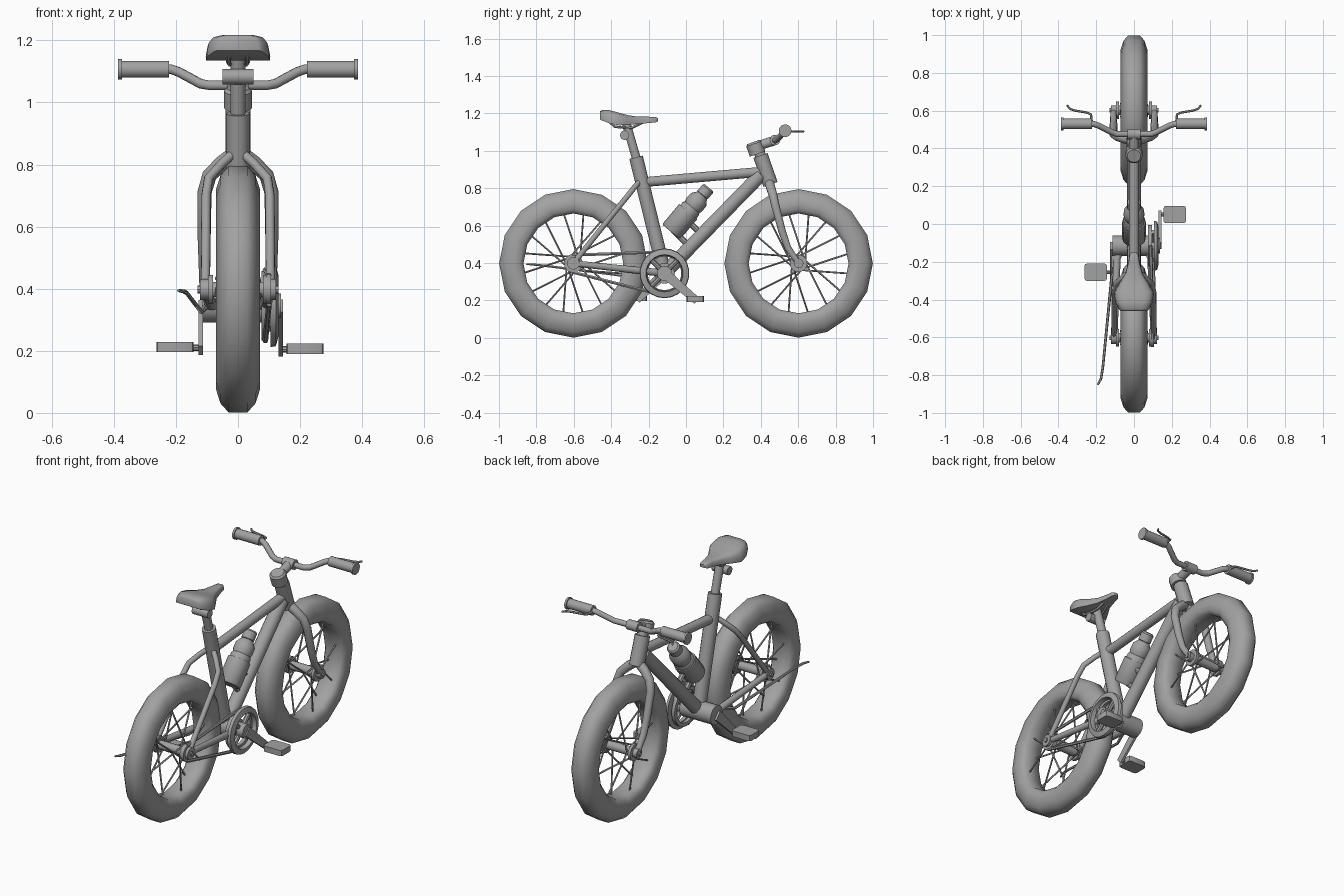
import bpy, bmesh
from math import sin, cos, pi
from mathutils import Vector

# One dark grey for the whole bicycle
grey = bpy.data.materials.new("dark_grey")
grey.diffuse_color = (0.36, 0.36, 0.36, 1)


def finish(name, bm, angle=40):
    bmesh.ops.recalc_face_normals(bm, faces=bm.faces)
    me = bpy.data.meshes.new(name)
    bm.to_mesh(me)
    bm.free()
    me.materials.append(grey)
    ob = bpy.data.objects.new(name, me)
    bpy.context.collection.objects.link(ob)
    bpy.ops.object.select_all(action='DESELECT')
    ob.select_set(True)
    bpy.context.view_layer.objects.active = ob
    bpy.ops.object.shade_smooth_by_angle(angle=angle * pi / 180)
    return ob


def loft(name, rings, caps=True, closed=False, angle=40):
    # skin a sequence of equal-length point loops
    bm = bmesh.new()
    rows = [[bm.verts.new(p) for p in ring] for ring in rings]
    n = len(rows[0])
    pairs = list(zip(rows, rows[1:])) + ([(rows[-1], rows[0])] if closed else [])
    for a, b in pairs:
        for i in range(n):
            j = (i + 1) % n
            bm.faces.new((a[i], a[j], b[j], b[i]))
    if caps and not closed:
        bm.faces.new(rows[0])
        bm.faces.new(rows[-1])
    return finish(name, bm, angle)


def turned(name, start, end, profile, sides=14):
    # profile = (fraction along the axis, radius)
    a, b = Vector(start), Vector(end)
    q = (b - a).to_track_quat('Z', 'Y')
    rings = [[a.lerp(b, t) + q @ Vector((r * cos(2 * pi * i / sides), r * sin(2 * pi * i / sides), 0))
              for i in range(sides)] for t, r in profile]
    return loft(name, rings)


def rod(name, start, end, r, r2=None, sides=14):
    return turned(name, start, end, [(0, r), (1, r2 or r)], sides)


def tube(name, pts, radii, sides=10):
    # swept tube along a path
    pts = [Vector(p) for p in pts]
    if not isinstance(radii, (list, tuple)):
        radii = [radii] * len(pts)
    rings, q, last = [], None, None
    for k, p in enumerate(pts):
        d = (pts[min(k + 1, len(pts) - 1)] - p).normalized() + (p - pts[max(k - 1, 0)]).normalized()
        d.normalize()
        q = d.to_track_quat('Z', 'Y') if q is None else last.rotation_difference(d) @ q
        last = d
        rings.append([p + q @ Vector((radii[k] * cos(2 * pi * i / sides), radii[k] * sin(2 * pi * i / sides), 0))
                      for i in range(sides)])
    return loft(name, rings)


def wheel_ring(name, c, profile, sides, angle=40):
    # closed (x, radius) profile revolved round the x axis
    c = Vector(c)
    rings = [[c + Vector((x, r * sin(2 * pi * i / sides), r * cos(2 * pi * i / sides))) for x, r in profile]
             for i in range(sides)]
    return loft(name, rings, closed=True, angle=angle)


def box(name, c, size, bevel):
    bm = bmesh.new()
    bmesh.ops.create_cube(bm, size=1)
    bmesh.ops.scale(bm, vec=size, verts=bm.verts)
    bmesh.ops.translate(bm, vec=c, verts=bm.verts)
    up = [e for e in bm.edges if abs(e.verts[0].co.z - e.verts[1].co.z) > 1e-4]
    bmesh.ops.bevel(bm, geom=up, offset=bevel, segments=2, affect='EDGES', profile=0.5)
    return finish(name, bm, 30)


# Wheels: fat tyre, hub, flanges, crossed spokes
WZ = 0.398
half = [(0.03, 0.397), (0.056, 0.368), (0.071, 0.322), (0.064, 0.288), (0.048, 0.267)]
tyre = half + [(-x, r) for x, r in half[::-1]]
for end, y in (("rear", -0.602), ("front", 0.602)):
    wheel_ring(end + "_tyre", (0, y, WZ), tyre, 16, 60)
    rod(end + "_hub", (-0.095, y, WZ), (0.095, y, WZ), 0.025)
    rod(end + "_axle", (-0.13, y, WZ), (0.13, y, WZ), 0.013, sides=8)
    for s in (-1, 1):
        rod(end + "_hub_flange", (s * 0.08, y, WZ), (s * 0.096, y, WZ), 0.047)
        for i in range(8):
            b = 2 * pi * (i + 0.25 * s) / 8
            a = b + (1.3 if i % 2 else -1.3)
            rod(end + "_spoke", (s * 0.07, y + 0.035 * cos(a), WZ + 0.035 * sin(a)),
                (s * 0.02, y + 0.28 * cos(b), WZ + 0.28 * sin(b)), 0.005, sides=5)

# Frame tubes
BB = Vector((0, -0.115, 0.345))
rod("seat_tube", BB, (0, -0.267, 0.965), 0.038)
rod("down_tube", BB, (0, 0.40, 0.872), 0.038)
rod("top_tube", (0, -0.23, 0.832), (0, 0.41, 0.888), 0.027)
rod("head_tube", (0, 0.398, 0.975), (0, 0.452, 0.82), 0.041)
rod("bottom_bracket", (-0.115, BB.y, BB.z), (0.085, BB.y, BB.z), 0.055)

# Stays and fork blades, both sides
for s in (-1, 1):
    tube("seat_stay", [(s * 0.01, -0.245, 0.84), (s * 0.05, -0.275, 0.805), (s * 0.095, -0.315, 0.755),
                       (s * 0.103, -0.36, 0.70), (s * 0.105, -0.602, WZ)], 0.015)
    tube("chain_stay", [(s * 0.06, -0.115, 0.347), (s * 0.09, -0.18, 0.352), (s * 0.105, -0.602, WZ)], [0.022, 0.02, 0.017])
    rod("rear_dropout", (s * 0.095, -0.602, WZ), (s * 0.122, -0.602, WZ), 0.034, sides=12)
    tube("fork_blade", [(s * 0.01, 0.445, 0.835), (s * 0.05, 0.452, 0.805), (s * 0.092, 0.465, 0.765),
                        (s * 0.108, 0.477, 0.71), (s * 0.109, 0.515, 0.565), (s * 0.108, 0.545, 0.48),
                        (s * 0.108, 0.602, WZ)], [0.026, 0.026, 0.024, 0.023, 0.021, 0.019, 0.016])
    rod("front_dropout", (s * 0.096, 0.602, WZ), (s * 0.122, 0.602, WZ), 0.026, sides=12)

# Seat post, clamp and rails
rod("seat_post", (0, -0.26, 0.94), (0, -0.322, 1.155), 0.024)
rod("seat_clamp", (-0.05, -0.328, 1.083), (0.05, -0.328, 1.083), 0.025)
for s in (-1, 1):
    tube("seat_rail", [(s * 0.03, -0.41, 1.155), (s * 0.03, -0.38, 1.128), (s * 0.025, -0.29, 1.122),
                       (s * 0.015, -0.23, 1.152)], 0.008, 6)

# Saddle: sections of (y, half width, top, bottom)
sections = [(-0.46, 0.068, 1.21, 1.168), (-0.452, 0.08, 1.217, 1.163), (-0.41, 0.1, 1.217, 1.147),
            (-0.36, 0.104, 1.204, 1.136), (-0.31, 0.075, 1.19, 1.138), (-0.26, 0.045, 1.183, 1.143),
            (-0.2, 0.029, 1.182, 1.148), (-0.163, 0.024, 1.18, 1.152), (-0.15, 0.013, 1.174, 1.157)]
shape = [(-0.99, 0), (-1, 0.2), (-0.94, 0.65), (-0.8, 0.9), (-0.5, 1), (0, 1),
         (0.5, 1), (0.8, 0.9), (0.94, 0.65), (1, 0.2), (0.99, 0)]
loft("saddle", [[(w * u, y, lo + (hi - lo) * v) for u, v in shape] for y, w, hi, lo in sections], angle=50)

# Stem and handlebar
rod("steerer", (0, 0.40, 0.97), (0, 0.375, 1.03), 0.03)
turned("stem", (0, 0.383, 0.983), (0, 0.36, 1.047), [(0, 0.045), (0.85, 0.045), (1, 0.036)])
rod("stem_arm", (0, 0.37, 1.022), (0, 0.475, 1.055), 0.026)
rod("bar_clamp", (-0.035, 0.475, 1.057), (0.035, 0.475, 1.057), 0.028)
tube("handlebar", [(-0.3, 0.53, 1.107), (-0.215, 0.53, 1.107), (-0.19, 0.522, 1.098), (-0.12, 0.487, 1.06),
                   (-0.09, 0.476, 1.055), (0.09, 0.476, 1.055), (0.12, 0.487, 1.06), (0.19, 0.522, 1.098),
                   (0.215, 0.53, 1.107), (0.3, 0.53, 1.107)], 0.016)
for s in (-1, 1):
    rod("grip", (s * 0.222, 0.53, 1.107), (s * 0.38, 0.53, 1.107), 0.028)
    rod("grip_end", (s * 0.374, 0.53, 1.107), (s * 0.386, 0.53, 1.107), 0.034)
    tube("brake_lever", [(s * 0.225, 0.54, 1.103), (s * 0.228, 0.58, 1.103), (s * 0.25, 0.59, 1.103),
                         (s * 0.31, 0.6, 1.103), (s * 0.34, 0.61, 1.103), (s * 0.355, 0.63, 1.103)],
         [0.008, 0.007, 0.006, 0.006, 0.006, 0.005], 6)

# Chainring with guard, arms, sprocket and chain
C = (0, BB.y, BB.z)
wheel_ring("chain_guard", C, [(0.105, 0.095), (0.105, 0.133), (0.122, 0.13), (0.13, 0.1)], 22)
wheel_ring("chainring", C, [(0.075, 0.09), (0.075, 0.112), (0.095, 0.112), (0.095, 0.09)], 22)
rod("crank_spindle", (0.08, BB.y, BB.z), (0.138, BB.y, BB.z), 0.04)
for i in range(4):
    a = pi / 4 + i * pi / 2
    rod("chainring_arm", (0.1, BB.y, BB.z), (0.1, BB.y + 0.105 * cos(a), BB.z + 0.105 * sin(a)), 0.014, sides=8)
rod("sprocket", (0.09, -0.602, WZ), (0.106, -0.602, WZ), 0.05, sides=16)
tube("chain_upper", [(0.1, -0.61, 0.442), (0.088, -0.115, 0.46)], 0.009, 6)
tube("chain_lower", [(0.1, -0.612, 0.352), (0.088, -0.14, 0.232)], 0.009, 6)

# Cranks and pedals
for side, s, x, py, pz in (("right", 1, 0.138, 0.05, 0.205), ("left", -1, -0.12, -0.255, 0.21)):
    arm = Vector((0, py - BB.y, pz - BB.z))
    n = Vector((0, -arm.z, arm.y)).normalized()
    a, b = Vector((x, BB.y, BB.z)), Vector((x, py, pz))
    b += arm.normalized() * 0.012
    quad = [a + n * 0.027, a - n * 0.027, b - n * 0.02, b + n * 0.02]
    loft(side + "_crank", [[p + Vector((dx, 0, 0)) for p in quad] for dx in (-0.007, 0.007)])
    rod(side + "_pedal_axle", (x, py, pz), (x + s * 0.04, py, pz), 0.01, sides=8)
    box(side + "_pedal", (0.216 if s > 0 else -0.203, py, pz + 0.002), (0.12, 0.092, 0.033), 0.014)

# Folded kickstand
tube("kickstand", [(-0.1, -0.22, 0.345), (-0.118, -0.28, 0.325), (-0.165, -0.76, 0.386),
                   (-0.175, -0.82, 0.392), (-0.192, -0.852, 0.394)], [0.01, 0.008, 0.007, 0.007, 0.005], 6)

# Bottle and cage
lo, hi = (0, -0.072, 0.575), (0, 0.122, 0.803)
turned("bottle", lo, hi, [(0, 0.05), (0.03, 0.056), (0.5, 0.056), (0.54, 0.05), (0.6, 0.055),
                          (0.72, 0.054), (0.82, 0.032), (0.83, 0.036), (0.97, 0.036), (1, 0.028)], 16)
turned("bottle_cage", (0, -0.08, 0.566), (0, 0.012, 0.675), [(0, 0.056), (0.06, 0.063), (1, 0.063)], 12)
for t in (0.1, 0.75):
    y, z = -0.08 + 0.09 * t, 0.566 + 0.11 * t
    rod("cage_mount", (0, y, z), (0, y + 0.075, z - 0.075), 0.016, sides=8)
